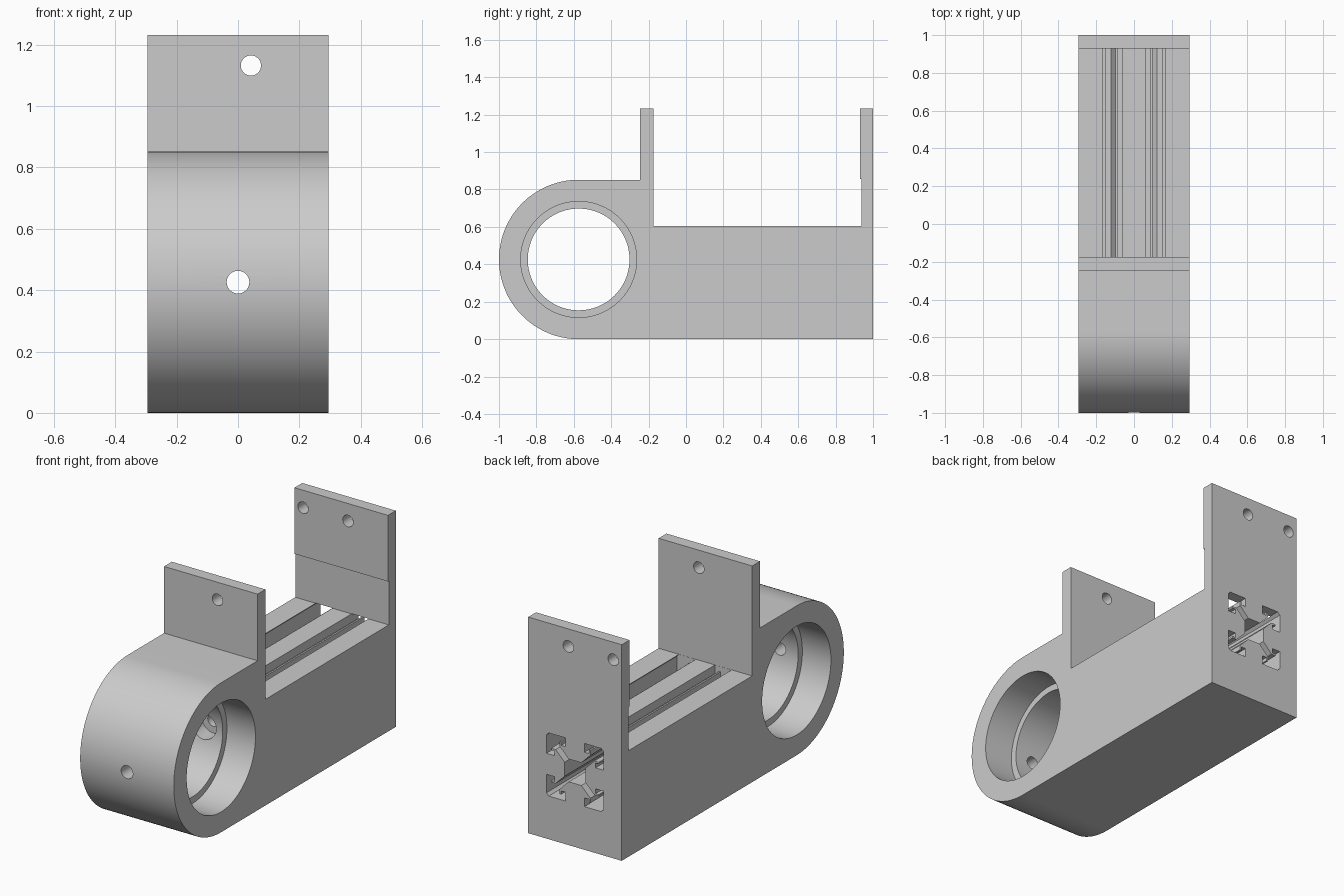
import bpy, bmesh, math
from mathutils import Matrix, Vector

cube = bpy.data.objects.get("Cube")
if cube:
    bpy.data.objects.remove(cube, do_unlink=True)

HALF_W = 0.295          # half width of the bracket
R = 0.426               # radius of the rounded nose
NOSE_Y = R - 1.0        # centre of the bore
DECK = 0.605            # floor between the two posts
TOP = 1.232

grey = bpy.data.materials.new("plain grey")
grey.use_nodes = True
grey.diffuse_color = (0.6, 0.6, 0.6, 1)
grey.node_tree.nodes["Principled BSDF"].inputs["Base Color"].default_value = (0.6, 0.6, 0.6, 1)


def prism(name, points, start, end):
    """Extrude a closed outline of 3D points from one offset to another."""
    bm = bmesh.new()
    face = bm.faces.new([bm.verts.new(Vector(p) + Vector(start)) for p in points])
    grown = bmesh.ops.extrude_face_region(bm, geom=[face])
    moved = [v for v in grown["geom"] if isinstance(v, bmesh.types.BMVert)]
    bmesh.ops.translate(bm, verts=moved, vec=Vector(end) - Vector(start))
    bmesh.ops.recalc_face_normals(bm, faces=bm.faces)
    mesh = bpy.data.meshes.new(name)
    bm.to_mesh(mesh)
    bm.free()
    obj = bpy.data.objects.new(name, mesh)
    bpy.context.collection.objects.link(obj)
    mesh.materials.append(grey)
    return obj


def cylinder_x(name, radius, x0, x1):
    ring = [2 * math.pi * i / 96 for i in range(96)]
    pts = [(0, NOSE_Y + radius * math.cos(a), R + radius * math.sin(a)) for a in ring]
    return prism(name, pts, (x0, 0, 0), (x1, 0, 0))


def cylinder_y(name, radius, x, z, y0, y1):
    ring = [2 * math.pi * i / 32 for i in range(32)]
    pts = [(x + radius * math.cos(a), 0, z + radius * math.sin(a)) for a in ring]
    return prism(name, pts, (0, y0, 0), (0, y1, 0))


# Side outline: rounded nose, front post, deck and stepped back post
nose = [math.pi / 2 + math.pi * i / 64 for i in range(65)]
outline = [(0, NOSE_Y + R * math.cos(a), R + R * math.sin(a)) for a in nose]
outline += [(0, y, z) for y, z in [
    (1, 0), (1, TOP), (0.93, TOP), (0.93, 0.855), (0.937, 0.855), (0.937, DECK),
    (-0.175, DECK), (-0.175, TOP), (-0.245, TOP), (-0.245, 2 * R)]]
body = prism("clamp_bracket_body", outline, (-HALF_W, 0, 0), (HALF_W, 0, 0))

# Slotted rail socket: half of one corner, mirrored and turned four times
half = [(0.065, 0.04), (0.122, 0.097), (0.15, 0.097), (0.15, 0.087), (0.13, 0.087),
        (0.13, 0.06), (0.18, 0.06), (0.18, 0.165)]
corner = half + [(b, a) for a, b in reversed(half)]
socket = []
for k in range(4):
    turn = Matrix.Rotation(k * math.pi / 2, 2)
    socket += [turn @ Vector(p) for p in corner]
socket = [(p.x, 0, R + p.y) for p in socket]

# Cutters
cutters = [
    cylinder_x("bore_cutter", 0.272, -0.4, 0.4),
    cylinder_x("left_seat_cutter", 0.31, HALF_W - 0.18, 0.4),
    cylinder_x("right_seat_cutter", 0.31, -0.4, 0.18 - HALF_W),
    prism("socket_cutter", socket, (0, -0.174, 0), (0, 1.1, 0)),
    cylinder_y("front_screw_cutter", 0.037, 0, R, -1.1, -0.7),
    cylinder_y("rail_screw_cutter", 0.037, 0, R, -0.4, 0.0),
    cylinder_y("screw_head_cutter", 0.075, 0, R, -0.4, -0.22),
    cylinder_y("post_hole_cutter", 0.033, 0.042, 1.132, -0.4, 1.1),
    cylinder_y("back_post_hole_cutter", 0.033, -0.241, 1.132, 0.8, 1.1),
]
for cutter in cutters:
    mod = body.modifiers.new(cutter.name, "BOOLEAN")
    mod.operation = "DIFFERENCE"
    mod.solver = "EXACT"
    mod.object = cutter

# Bake the cuts and drop the cutters
bpy.context.view_layer.update()
baked = bpy.data.meshes.new_from_object(body.evaluated_get(bpy.context.evaluated_depsgraph_get()))
body.modifiers.clear()
body.data = baked
for cutter in cutters:
    bpy.data.objects.remove(cutter, do_unlink=True)

# Smooth the round faces, keep the edges sharp
for o in bpy.context.selected_objects:
    o.select_set(False)
body.select_set(True)
bpy.context.view_layer.objects.active = body
bpy.ops.object.shade_smooth_by_angle(angle=math.radians(30))
